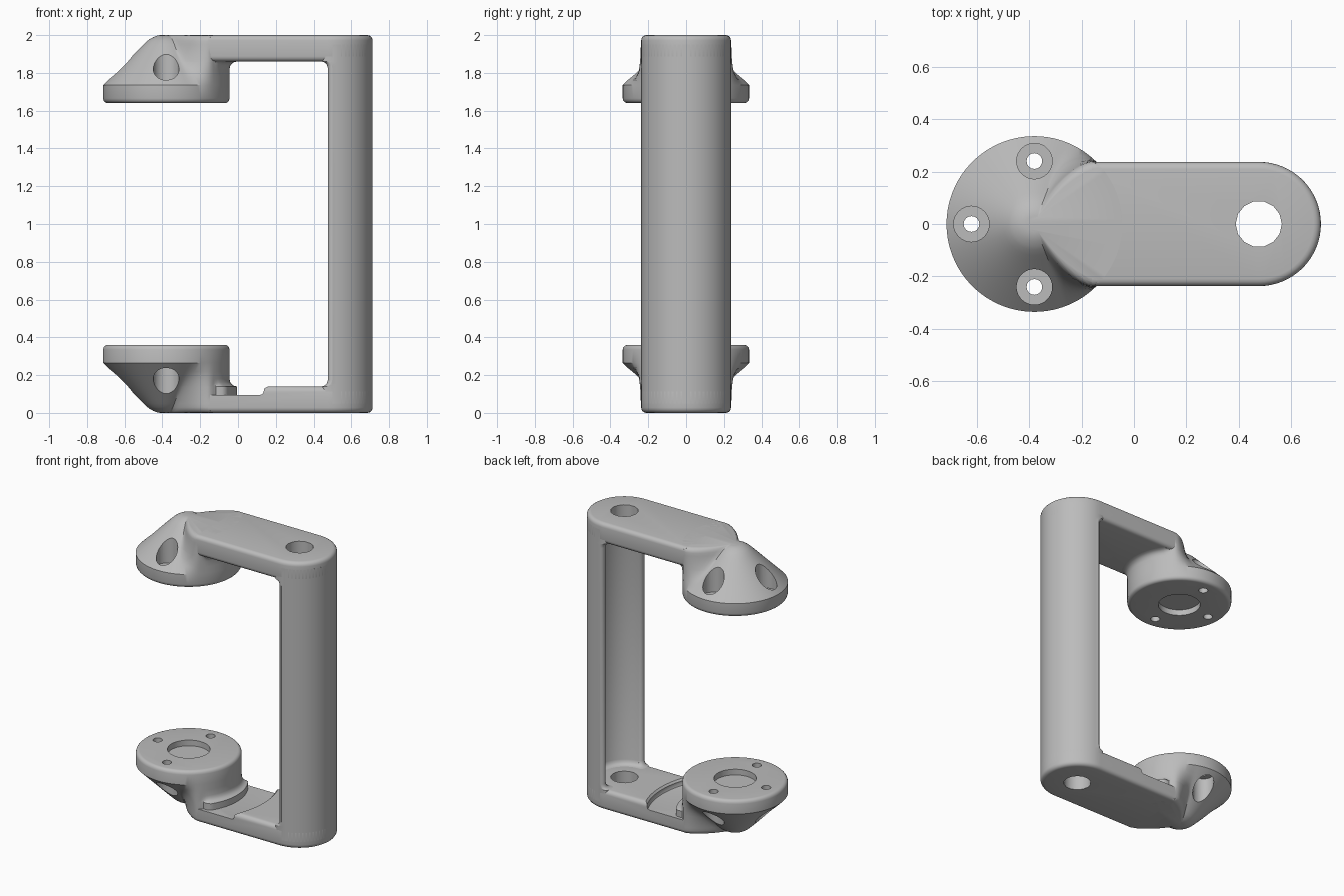
import bpy
import bmesh
from math import sin, cos, pi, sqrt, radians, atan2

old = bpy.data.objects.get("Cube")
if old:
    bpy.data.objects.remove(old, do_unlink=True)

CUP_X, CUP_R = -0.38, 0.335      # cup axis and radius
POST_X, POST_R = 0.476, 0.237    # post axis and radius
ARM_H, CUP_H = 0.14, 0.36
MID = 1.0                        # mirror plane height

grey = bpy.data.materials.new("light_grey")
grey.use_nodes = True
grey.diffuse_color = (0.5, 0.5, 0.5, 1)
grey.node_tree.nodes["Principled BSDF"].inputs["Base Color"].default_value = (0.5, 0.5, 0.5, 1)


def make_object(name, bm):
    """Object with its origin on the mirror plane."""
    bmesh.ops.recalc_face_normals(bm, faces=bm.faces[:])
    for v in bm.verts:
        v.co.z -= MID
    mesh = bpy.data.meshes.new(name)
    bm.to_mesh(mesh)
    bm.free()
    mesh.materials.append(grey)
    ob = bpy.data.objects.new(name, mesh)
    ob.location.z = MID
    bpy.context.scene.collection.objects.link(ob)
    return ob


def loft(name, rings, closed=False):
    """Skin a list of rings; cap the ends, or join last to first."""
    bm = bmesh.new()
    rows = [[bm.verts.new(p) for p in ring] for ring in rings]
    n = len(rows[0])
    pairs = list(zip(rows, rows[1:]))
    if closed:
        pairs.append((rows[-1], rows[0]))
    else:
        bm.faces.new(rows[0])
        bm.faces.new(rows[-1])
    for a, b in pairs:
        for i in range(n):
            j = (i + 1) % n
            bm.faces.new((a[i], a[j], b[j], b[i]))
    return make_object(name, bm)


def circle(x, y, z, r, n):
    return [(x + r * cos(2 * pi * i / n), y + r * sin(2 * pi * i / n), z) for i in range(n)]


def drill(x, y, r, z0, z1, n=32):
    return loft("cutter", [circle(x, y, z, r, n) for z in (z0, z1)])


def finish(ob, cutters=(), mirrored=False, late_cutters=()):
    """Cut, mirror, cut the lower copy only, then bake and shade."""
    def cut(c):
        c.hide_render = True
        m = ob.modifiers.new("cut", 'BOOLEAN')
        m.operation, m.solver, m.object = 'DIFFERENCE', 'EXACT', c
    for c in cutters:
        cut(c)
    if mirrored:
        m = ob.modifiers.new("mirror", 'MIRROR')
        m.use_axis = (False, False, True)
    for c in late_cutters:
        cut(c)
    bpy.context.view_layer.update()
    dg = bpy.context.evaluated_depsgraph_get()
    mesh = bpy.data.meshes.new_from_object(ob.evaluated_get(dg))
    ob.modifiers.clear()
    ob.data = mesh
    for c in list(cutters) + list(late_cutters):
        bpy.data.objects.remove(c, do_unlink=True)
    bpy.ops.object.select_all(action='DESELECT')
    ob.select_set(True)
    bpy.context.view_layer.objects.active = ob
    bpy.ops.object.shade_smooth_by_angle(angle=radians(32))


def cove(t):
    """Quarter-round falloff: 0 at t = 0, 1 at t = 1."""
    t = min(max(t, 0), 1)
    return 1 - sqrt(1 - t * t)


def fade(t):
    t = min(max(t, 0), 1)
    return 1 - t * t * (3 - 2 * t)


# Cups: a cone under a round rim, blending into a wedge towards the arm
def cup_radius(a, z):
    cone = min(CUP_R, 0.07 + z) - 0.04 * cove(1 - z / 0.04)
    half = 44 - 6 * cove(1 - z / 0.03)
    deg = abs(a) * 180 / pi
    r = cone + (CUP_R - cone) * fade((deg - half) / 26)
    if z > 0.05:                                  # fillet onto the arm
        r += 0.04 * cove((0.18 - z) / 0.04) * fade((deg - 34) / 6)
    return r - 0.025 * cove((z - CUP_H + 0.025) / 0.025)


def cup_ring(z, n=120):
    angles = [2 * pi * i / n - pi for i in range(n)]
    return [(CUP_X + cup_radius(a, z) * cos(a), cup_radius(a, z) * sin(a), z) for a in angles]


levels = [0, 0.003, 0.01, 0.02, 0.03, 0.05, 0.07, 0.1, 0.14, 0.143, 0.15, 0.162,
          0.18, 0.22, 0.265, 0.335, 0.347, 0.355, 0.359, CUP_H]
cup = loft("cups", [cup_ring(z) for z in levels])
holes = [drill(CUP_X, 0, 0.135, CUP_H - 0.04, 0.5, 48)]
for k in (1, 2, 3):                               # counterbored screw holes
    x, y = CUP_X + 0.24 * cos(k * pi / 2), 0.24 * sin(k * pi / 2)
    holes += [drill(x, y, 0.068, -0.2, 0.28), drill(x, y, 0.03, -0.2, 0.5, 16)]
finish(cup, holes, mirrored=True)

# Arms: flat bars with a round end and softened edges
start = -0.16
outline = [(start, -POST_R)]
outline += [(POST_X + POST_R * cos(a), POST_R * sin(a))
            for a in [pi * i / 32 - pi / 2 for i in range(33)]]
outline += [(start, POST_R)]
bm = bmesh.new()
base = bm.faces.new([bm.verts.new((x, y, 0)) for x, y in outline])
ext = bmesh.ops.extrude_face_region(bm, geom=[base])
for v in ext["geom"]:
    if isinstance(v, bmesh.types.BMVert):
        v.co.z = ARM_H
rims = [e for e in bm.edges
        if abs(e.verts[0].co.z - e.verts[1].co.z) < 0.01
        and max(v.co.x for v in e.verts) > start + 0.01]
bmesh.ops.bevel(bm, geom=rims, offset=0.028, segments=4, profile=0.5, affect='EDGES')
arms = make_object("arms", bm)

# Curved pocket in the lower arm, concentric with the cup
section = [(0.3, 0.095), (0.55, 0.095), (0.562, 0.1), (0.568, 0.112),
           (0.568, 0.128), (0.58, 0.14), (0.6, 0.145), (0.6, 0.22), (0.3, 0.22)]
turns = 96
pocket = loft("cutter", [[(CUP_X + r * cos(2 * pi * i / turns), r * sin(2 * pi * i / turns), z)
                          for r, z in section] for i in range(turns)], closed=True)
finish(arms, [drill(POST_X, 0, 0.088, -0.1, 0.3, 14)], mirrored=True, late_cutters=[pocket])


# Post: a half tube open towards the cups, flaring into both arms
def post_ring(z):
    f = 0.035 * cove((0.175 - min(z, 2 * MID - z)) / 0.035)
    inner = 0.19 - f
    mid, thick = (POST_R + inner) / 2, (POST_R - inner) / 2
    lim = radians(84)
    arc = [lim * (2 * i / 32 - 1) for i in range(33)]
    tip = [pi * i / 8 for i in range(9)]
    pts = [(POST_R * cos(a), POST_R * sin(a)) for a in arc]
    pts += [(0.024 - f - 0.024 * sin(t), mid + thick * cos(t)) for t in tip]
    pts += [(inner * cos(a), inner * sin(a)) for a in reversed(arc)]
    pts += [(0.024 - f - 0.024 * sin(t), -mid + thick * cos(t)) for t in tip]
    return [(POST_X + x, y, z) for x, y in pts]


low = [0.05, 0.14, 0.142, 0.147, 0.157, 0.175]
heights = low + [2 * MID - z for z in reversed(low)]
finish(loft("post", [post_ring(z) for z in heights]))
